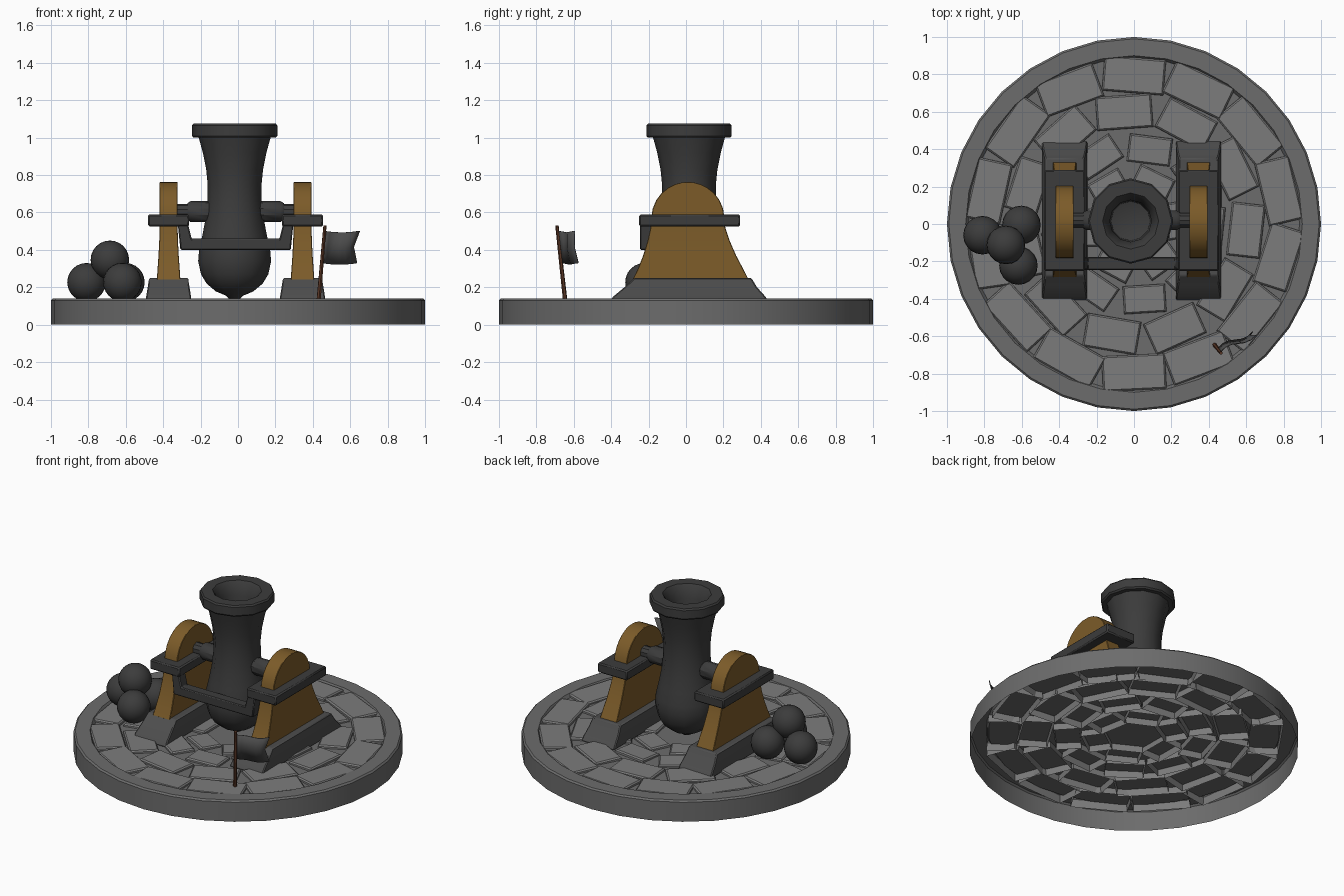
import bpy, bmesh, random
from math import sin, cos, pi, radians
from mathutils import Vector, Matrix

if "Cube" in bpy.data.objects:
    bpy.data.objects.remove(bpy.data.objects["Cube"])

random.seed(4)
CX = -0.013  # centre line of the mortar and its carriage


def material(name, rgb):
    m = bpy.data.materials.new(name)
    m.diffuse_color = (*rgb, 1)
    m.use_nodes = True
    m.node_tree.nodes["Principled BSDF"].inputs["Base Color"].default_value = m.diffuse_color
    return m


WOOD = material("oak", (0.20, 0.105, 0.022))
POLE = material("pole_brown", (0.11, 0.04, 0.02))
IRON = material("iron", (0.045, 0.045, 0.045))
FOOT = material("dark_stone", (0.075, 0.075, 0.075))
STONE = material("stone", (0.2, 0.2, 0.2))
RIM = material("rim_stone", (0.15, 0.15, 0.15))


def finish(bm, name, mat, bevel=0, matrix=None):
    bmesh.ops.remove_doubles(bm, verts=bm.verts, dist=1e-5)
    bmesh.ops.recalc_face_normals(bm, faces=bm.faces)
    if matrix:
        bm.transform(matrix)
    me = bpy.data.meshes.new(name)
    bm.to_mesh(me)
    bm.free()
    ob = bpy.data.objects.new(name, me)
    bpy.context.collection.objects.link(ob)
    me.materials.append(mat)
    if bevel:
        b = ob.modifiers.new("bevel", "BEVEL")
        b.width, b.segments = bevel, 1
        b.limit_method, b.angle_limit = "ANGLE", radians(40)
    return ob


def lathe(name, profile, sides, mat, matrix=None):
    """Spin (radius, z) points round z."""
    bm = bmesh.new()
    rings = [[bm.verts.new((r * cos(2 * pi * i / sides), r * sin(2 * pi * i / sides), z))
              for i in range(sides)] if r else [bm.verts.new((0, 0, z))] for r, z in profile]
    for a, b in zip(rings, rings[1:]):
        for i in range(sides):
            j = (i + 1) % sides
            if len(a) == 1:
                bm.faces.new((a[0], b[i], b[j]))
            elif len(b) == 1:
                bm.faces.new((a[i], a[j], b[0]))
            else:
                bm.faces.new((a[i], a[j], b[j], b[i]))
    return finish(bm, name, mat, 0, matrix)


def loft(bm, levels, closed=True, matrix=None):
    """Stack rectangles given as (z, half width x, y min, y max)."""
    rings = [[bm.verts.new(p) for p in ((-h, a, z), (h, a, z), (h, b, z), (-h, b, z))]
             for z, h, a, b in levels]
    for lo, hi in zip(rings, rings[1:]):
        for i in range(4):
            j = (i + 1) % 4
            bm.faces.new((lo[i], lo[j], hi[j], hi[i]))
    bm.faces.new(rings[-1])
    if closed:
        bm.faces.new(rings[0][::-1])
    if matrix:
        bmesh.ops.transform(bm, matrix=matrix, verts=[v for r in rings for v in r])


# Round base: open-bottomed shell with a sunken floor
lathe("base", [(1, 0), (1, 0.13), (0.99, 0.14), (0.9, 0.14), (0.885, 0.118), (0, 0.118)], 32, RIM)

# Paving stones in rings: radius, count, start angle, length, depth
bm = bmesh.new()
for r, n, start, length, depth in ((0.795, 14, 90, 0.33, 0.18), (0.60, 11, 95, 0.29, 0.17),
                                   (0.405, 9, 78, 0.22, 0.14), (0.235, 6, 65, 0.19, 0.13)):
    for i in range(n):
        a = radians(start) + 2 * pi * i / n
        l = length / 2 * random.uniform(0.95, 1.03)
        d = depth / 2
        m = (Matrix.Translation((r * cos(a), r * sin(a), 0.1))
             @ Matrix.Rotation(a - pi / 2 + radians(random.uniform(-6, 6)), 4, "Z")
             @ Matrix.Rotation(radians(random.uniform(-2, 2)), 4, "X"))
        loft(bm, [(-0.025, l + 0.008, -d - 0.008, d + 0.008), (0.028, l + 0.004, -d - 0.004, d + 0.004),
                  (0.036, l - 0.004, -d + 0.004, d - 0.004)], False, m)
finish(bm, "paving_stones", STONE)

# Mortar barrel with bore
lathe("barrel", [(0, 0.125), (0.03, 0.14), (0.045, 0.155), (0.10, 0.178), (0.15, 0.22), (0.18, 0.27),
                 (0.195, 0.34), (0.19, 0.40), (0.172, 0.48), (0.155, 0.57), (0.145, 0.66), (0.144, 0.75),
                 (0.152, 0.83), (0.17, 0.92), (0.192, 1.0), (0.22, 1.0), (0.228, 1.01), (0.228, 1.065),
                 (0.22, 1.075), (0.15, 1.075), (0.138, 1.06), (0.112, 0.99), (0.105, 0.72), (0, 0.69)],
      12, IRON, Matrix.Translation((-0.018, 0.016, 0)))

# Carriage: two mirrored sides
feet_levels = [(0.12, 0.122, -0.41, 0.445), (0.15, 0.12, -0.39, 0.425), (0.20, 0.112, -0.33, 0.38),
               (0.25, 0.104, -0.275, 0.35)]
cheek_levels = [(0.24, 0.063, -0.285, 0.335), (0.30, 0.059, -0.257, 0.305), (0.37, 0.054, -0.229, 0.268),
                (0.45, 0.05, -0.205, 0.233), (0.52, 0.048, -0.19, 0.21)]
cheek_levels += [(0.57 + 0.193 * sin(t), 0.048, 0.01 - 0.195 * cos(t), 0.01 + 0.195 * cos(t))
                 for t in [radians(a) for a in (0, 15, 30, 44, 57, 69, 80)]]
cheek_levels.append((0.763, 0.048, 0.003, 0.017))
for side, s in (("left", -1), ("right", 1)):
    place = Matrix.Translation((CX + s * 0.358, 0, 0))
    for part, levels, mat, bev in (
            ("foot", feet_levels, FOOT, 0.006), ("wood_cheek", cheek_levels, WOOD, 0.008),
            ("iron_band", [(0.525, 0.11, -0.25, 0.29), (0.59, 0.11, -0.25, 0.29)], IRON, 0.008)):
        bm = bmesh.new()
        loft(bm, levels)
        finish(bm, side + "_" + part, mat, bev, place)
    # Trunnion pin and collar
    lathe(side + "_trunnion", [(0, 0.1), (0.045, 0.1), (0.056, 0.14), (0.056, 0.24), (0.045, 0.258),
                               (0.04, 0.258), (0.04, 0.33), (0, 0.33)], 10, IRON,
          Matrix.Translation((CX, 0.02, 0.605)) @ Matrix.Rotation(s * pi / 2, 4, "Y"))


def prism(name, points, vec, mat, bevel=0):
    """Extrude a polygon along a vector."""
    bm = bmesh.new()
    f = bm.faces.new([bm.verts.new(p) for p in points])
    new = bmesh.ops.extrude_face_region(bm, geom=[f], use_keep_orig=True)["geom"]
    bmesh.ops.translate(bm, vec=vec, verts=[v for v in new if isinstance(v, bmesh.types.BMVert)])
    return finish(bm, name, mat, bevel)


# Dropped iron crossbar in front
half = [(0.235, 0.46), (0.262, 0.57), (0.312, 0.57), (0.295, 0.40)]
bar = half + [(-x, z) for x, z in half[::-1]]
prism("iron_crossbar", [(CX + x, -0.246, z) for x, z in bar], (0, 0.07, 0), IRON, 0.006)

# Stack of iron balls
for i, p in enumerate(((-0.81, -0.06, 0.227), (-0.602, -0.005, 0.227), (-0.618, -0.222, 0.227),
                       (-0.685, -0.112, 0.347))):
    bm = bmesh.new()
    bmesh.ops.create_uvsphere(bm, u_segments=20, v_segments=12, radius=0.103)
    finish(bm, f"iron_ball_{i + 1}", IRON, 0, Matrix.Translation(p))

# Leaning flag pole
foot, tip = Vector((0.43, -0.645, 0.12)), Vector((0.465, -0.69, 0.53))
axis = tip - foot
lathe("flag_pole", [(0, 0), (0.012, 0), (0.009, axis.length), (0, axis.length)], 6, POLE,
      Matrix.Translation(foot) @ axis.to_track_quat("Z", "Y").to_matrix().to_4x4())

# Swallow-tailed flag with a gentle wave
bm = bmesh.new()
cols = 6
grid = []
for i in range(cols + 1):
    u = i / cols
    w = 0.012 * sin(u * 2 * pi)
    col = []
    for v in (0, 0.5, 1):
        reach = u * (0.165 if v == 0.5 else 0.19)
        base = foot.lerp(tip, 0.51 + 0.42 * v)
        col.append(bm.verts.new(base + Vector((reach - w * 0.4, reach * 0.48 + w, -0.008 * sin(u * pi)))))
    grid.append(col)
for a, b in zip(grid, grid[1:]):
    for k in (0, 1):
        bm.faces.new((a[k], b[k], b[k + 1], a[k + 1]))
flag = finish(bm, "flag", FOOT)
flag.modifiers.new("thickness", "SOLIDIFY").thickness = 0.005

# Smooth round parts, keep edges sharp
for ob in bpy.context.collection.objects:
    ob.select_set(True)
    bpy.context.view_layer.objects.active = ob
bpy.ops.object.shade_smooth_by_angle(angle=radians(32))
